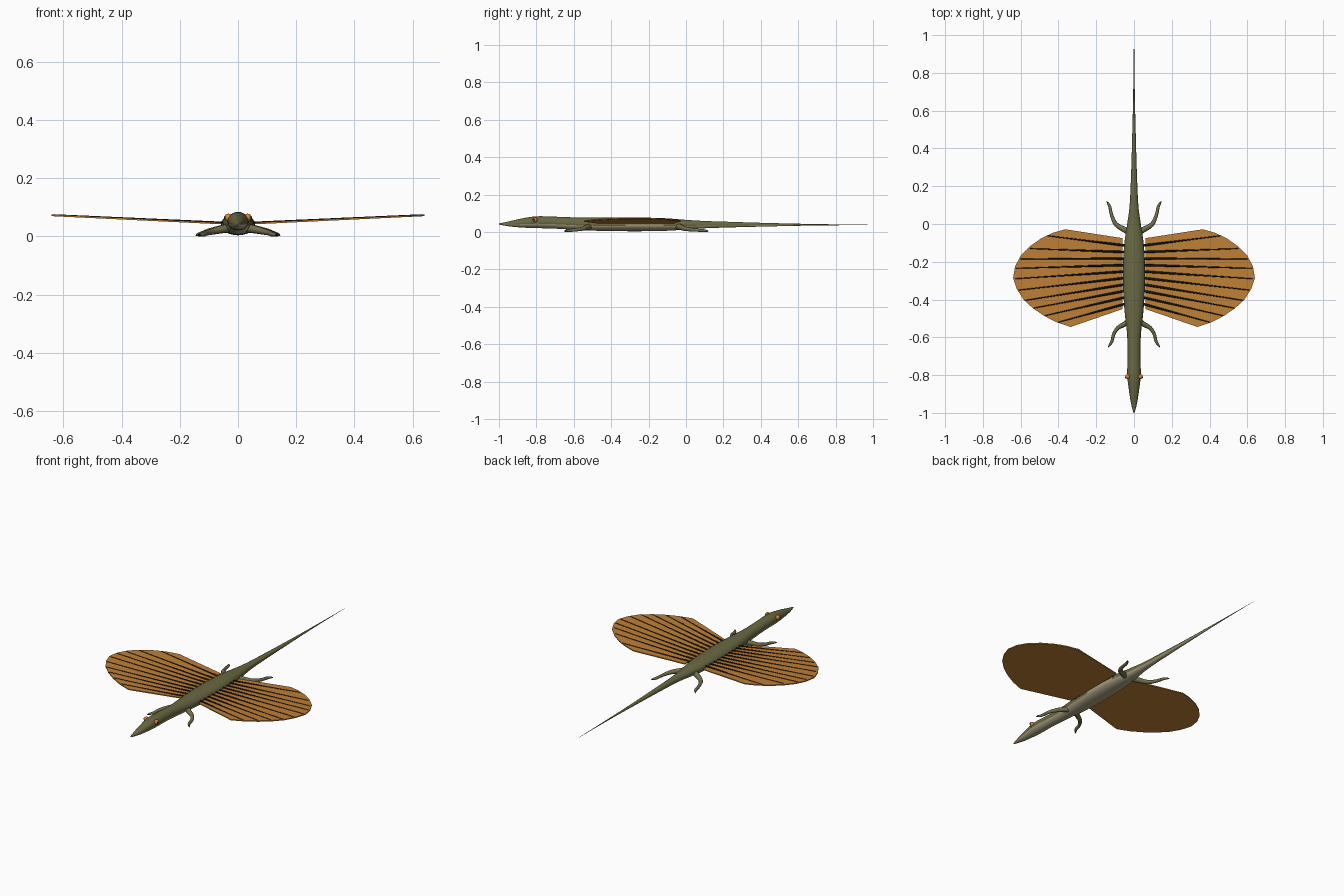
import bpy, bmesh, math
from mathutils import Vector

cube = bpy.data.objects.get("Cube")
if cube:
    bpy.data.objects.remove(cube, do_unlink=True)


def material(name, rgb):
    m = bpy.data.materials.new(name)
    m.use_nodes = True
    m.diffuse_color = (*rgb, 1)
    m.node_tree.nodes["Principled BSDF"].inputs["Base Color"].default_value = (*rgb, 1)
    return m


olive = material("olive skin", (0.142, 0.138, 0.054))
limb = material("limb olive", (0.165, 0.155, 0.072))
pale = material("pale belly", (0.42, 0.37, 0.235))
amber = material("amber membrane", (0.52, 0.215, 0.038))
black = material("near black", (0.012, 0.009, 0.006))
orange = material("orange eye", (0.68, 0.23, 0.03))


def finish(name, bm, mats, smooth=True):
    bmesh.ops.recalc_face_normals(bm, faces=bm.faces)
    mesh = bpy.data.meshes.new(name)
    bm.to_mesh(mesh)
    bm.free()
    for m in mats:
        mesh.materials.append(m)
    obj = bpy.data.objects.new(name, mesh)
    bpy.context.collection.objects.link(obj)
    for p in mesh.polygons:
        p.use_smooth = smooth


def skin(bm, rings):
    """Join rings of points into a closed tube."""
    loops = [[bm.verts.new(p) for p in ring] for ring in rings]
    n = len(loops[0])
    for a, b in zip(loops, loops[1:]):
        for i in range(n):
            j = (i + 1) % n
            bm.faces.new((a[i], a[j], b[j], b[i]))
    bm.faces.new(loops[0])
    bm.faces.new(loops[-1])


def smooth_path(points, steps=4):
    """Catmull-Rom interpolation of tuples of any length."""
    pts = [Vector(p) for p in points]
    pts = [pts[0]] + pts + [pts[-1]]
    out = []
    for a, b, c, d in zip(pts, pts[1:], pts[2:], pts[3:]):
        for s in range(steps):
            t = s / steps
            out.append(0.5 * (2 * b + (c - a) * t + (2 * a - 5 * b + 4 * c - d) * t * t
                              + (3 * b - a - 3 * c + d) * t ** 3))
    return out + [pts[-1]]


def tube(bm, path, sides=10, flat=1.0):
    """Sweep a round section along (x, y, z, radius) points."""
    rings = []
    for i, p in enumerate(path):
        along = (path[min(i + 1, len(path) - 1)] - path[max(i - 1, 0)]).to_3d().normalized()
        side = along.cross(Vector((0, 0, 1))).normalized()
        up = side.cross(along)
        rings.append([p.to_3d() + p[3] * (side * math.cos(a) + up * math.sin(a) * flat)
                      for a in (math.tau * k / sides for k in range(sides))])
    skin(bm, rings)


# Body from snout to tail tip: y, half width, underside z, top z
stations = [(-1, 0.003, 0.042, 0.048), (-0.95, 0.016, 0.033, 0.058),
            (-0.88, 0.027, 0.026, 0.074), (-0.8, 0.036, 0.023, 0.086),
            (-0.7, 0.034, 0.020, 0.084), (-0.58, 0.037, 0.013, 0.080),
            (-0.45, 0.051, 0.008, 0.080), (-0.28, 0.059, 0.006, 0.080),
            (-0.12, 0.053, 0.008, 0.076), (0, 0.036, 0.015, 0.067),
            (0.1, 0.023, 0.022, 0.061), (0.25, 0.016, 0.027, 0.056),
            (0.45, 0.010, 0.032, 0.050), (0.7, 0.0042, 0.037, 0.0445),
            (1, 0.0005, 0.0395, 0.0405)]
bm = bmesh.new()
rings = []
for y, w, low, high in smooth_path(stations):
    mid, half = (low + high) / 2, (high - low) / 2
    rings.append([(w * math.cos(a), y, mid + half * math.sin(a))
                  for a in (math.tau * k / 24 for k in range(24))])
skin(bm, rings)
bmesh.ops.recalc_face_normals(bm, faces=bm.faces)
for f in bm.faces:
    f.material_index = int(f.normal.z < -0.2)
finish("body", bm, [olive, pale])


def wing_height(x):
    return 0.047 + 0.048 * (x - 0.06)


# Wing outline and rib ends on the left side
outline = [(0.06, -0.45), (0.335, -0.545), (0.41, -0.52), (0.475, -0.487), (0.535, -0.446),
           (0.585, -0.4), (0.62, -0.345), (0.64, -0.285), (0.63, -0.225), (0.6, -0.168),
           (0.55, -0.117), (0.49, -0.075), (0.43, -0.047), (0.365, -0.028), (0.06, -0.075)]
rib_tips = [(0.46, -0.062), (0.55, -0.13), (0.6, -0.185), (0.625, -0.235), (0.63, -0.29),
            (0.61, -0.35), (0.58, -0.405), (0.53, -0.445), (0.47, -0.485), (0.4, -0.52)]

# Limb paths: x, y, z, radius
limbs = {
    "front": [(0.015, -0.505, 0.034, 0.016), (0.05, -0.53, 0.028, 0.014),
              (0.085, -0.55, 0.020, 0.011), (0.108, -0.585, 0.014, 0.009),
              (0.117, -0.622, 0.010, 0.008), (0.132, -0.645, 0.008, 0.005)],
    "hind": [(0.015, -0.05, 0.034, 0.018), (0.05, -0.03, 0.028, 0.015),
             (0.095, -0.002, 0.019, 0.012), (0.118, 0.045, 0.013, 0.009),
             (0.128, 0.09, 0.010, 0.008), (0.140, 0.113, 0.008, 0.005)],
}


def ball(name, centre, radius, mat):
    bm = bmesh.new()
    bmesh.ops.create_uvsphere(bm, u_segments=14, v_segments=8, radius=radius)
    bmesh.ops.translate(bm, verts=bm.verts, vec=centre)
    finish(name, bm, [mat])


for side, s in (("left", 1), ("right", -1)):
    # Thin gliding membrane
    bm = bmesh.new()
    layers = [[bm.verts.new((s * x, y, wing_height(x) + dz)) for x, y in outline]
              for dz in (-0.003, 0.003)]
    for layer in layers:
        bm.faces.new(layer)
    for i in range(len(outline)):
        j = (i + 1) % len(outline)
        bm.faces.new((layers[0][i], layers[0][j], layers[1][j], layers[1][i]))
    finish(f"{side}_membrane", bm, [amber], smooth=False)

    # Tapering ribs lying on top of the membrane
    bm = bmesh.new()
    for k, (x, y) in enumerate(rib_tips):
        root = (s * 0.04, -0.115 - 0.034 * k, wing_height(0.04) + 0.003, 0.0065)
        tip = (s * x, y, wing_height(x) + 0.003, 0.002)
        tube(bm, [Vector(root), Vector(tip)], sides=6, flat=0.6)
    finish(f"{side}_ribs", bm, [black])

    # Legs with a small claw at each tip
    for name, path in limbs.items():
        points = smooth_path([(s * x, y, z, r) for x, y, z, r in path])
        bm = bmesh.new()
        tube(bm, points)
        finish(f"{side}_{name}_leg", bm, [limb])
        end = points[-1].to_3d()
        out = (end - points[-3].to_3d()).normalized()
        point = end + out * 0.01 - Vector((0, 0, 0.003))
        bm = bmesh.new()
        tube(bm, [Vector((*end, 0.0045)), Vector((*point, 0.0008))], sides=6)
        finish(f"{side}_{name}_claw", bm, [black])

    # Eye and pupil
    ball(f"{side}_eye", (s * 0.033, -0.808, 0.067), 0.0135, orange)
    ball(f"{side}_pupil", (s * 0.0425, -0.811, 0.068), 0.006, black)

# Rest the lowest point on the ground
parts = [o for o in bpy.context.scene.objects if o.type == "MESH"]
lowest = min(v.co.z for o in parts for v in o.data.vertices)
for o in parts:
    o.location.z -= lowest
